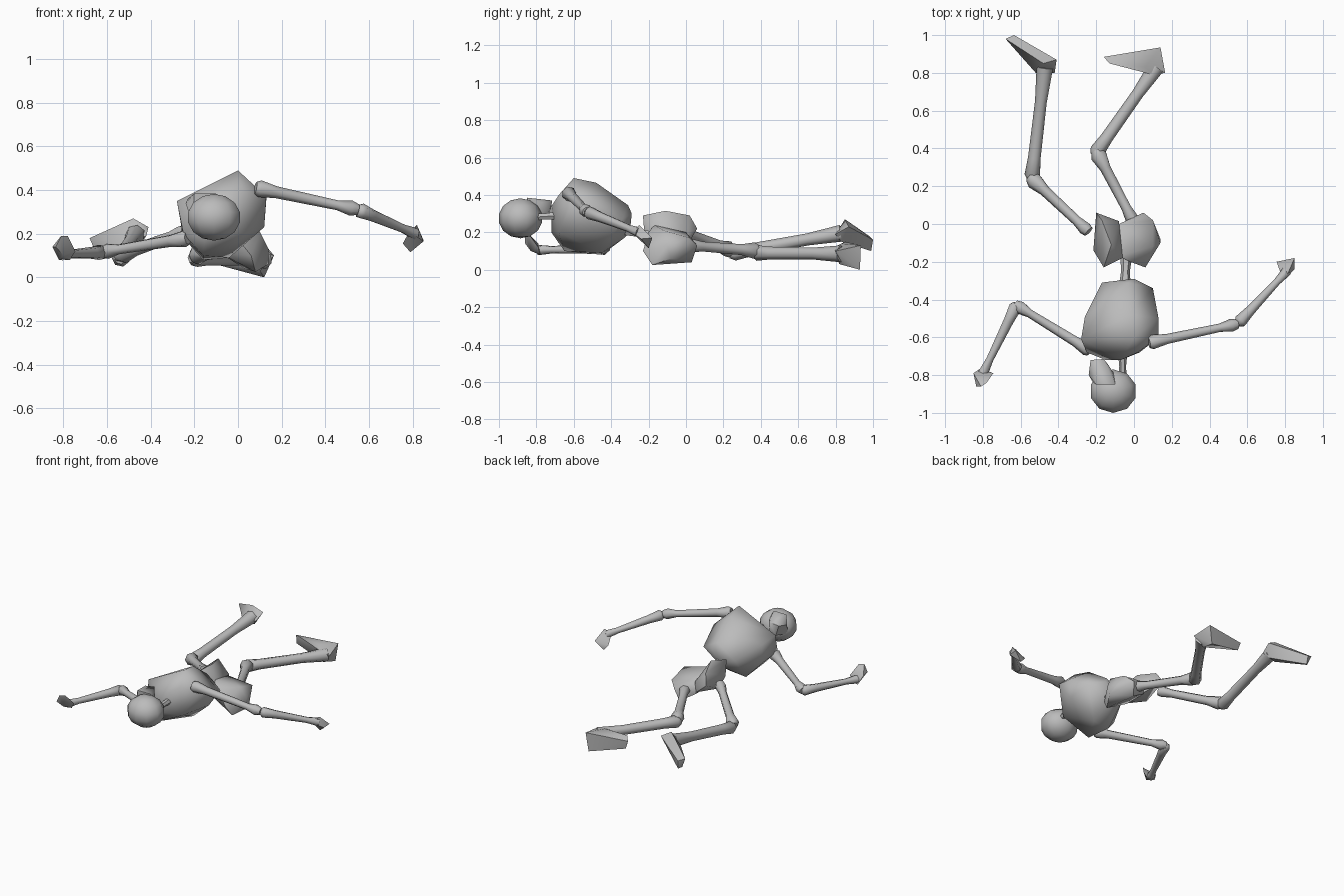
import bpy, bmesh, math
from mathutils import Vector

bone_mat = bpy.data.materials.new("bone_grey")
bone_mat.diffuse_color = (0.5, 0.5, 0.5, 1)


def finish(name, bm, angle):
    """Turn a bmesh into a smooth shaded object."""
    bmesh.ops.recalc_face_normals(bm, faces=bm.faces)
    mesh = bpy.data.meshes.new(name)
    bm.to_mesh(mesh)
    bm.free()
    mesh.materials.append(bone_mat)
    obj = bpy.data.objects.new(name, mesh)
    bpy.context.collection.objects.link(obj)
    bpy.ops.object.select_all(action='DESELECT')
    obj.select_set(True)
    bpy.context.view_layer.objects.active = obj
    bpy.ops.object.shade_smooth_by_angle(angle=math.radians(angle))
    return obj


def block(name, points, angle=50):
    """Faceted bone mass wrapped around a few corner points."""
    bm = bmesh.new()
    for p in points:
        bm.verts.new(p)
    res = bmesh.ops.convex_hull(bm, input=bm.verts)
    loose = [v for v in bm.verts if not v.link_faces]
    bmesh.ops.delete(bm, geom=loose, context='VERTS')
    return finish(name, bm, angle)


def bone(name, a, b, profile, sides=7):
    """Tapered shaft from a to b; profile holds (fraction, radius)."""
    a, b = Vector(a), Vector(b)
    turn = (b - a).to_track_quat('Z', 'Y')
    bm = bmesh.new()
    rings = []
    for t, r in profile:
        rings.append([bm.verts.new(a.lerp(b, t) + turn @ Vector(
            (r * math.cos(math.tau * i / sides), r * math.sin(math.tau * i / sides), 0)))
            for i in range(sides)])
    for lo, hi in zip(rings, rings[1:]):
        for i in range(sides):
            j = (i + 1) % sides
            bm.faces.new((lo[i], lo[j], hi[j], hi[i]))
    bm.faces.new(rings[0][::-1])
    bm.faces.new(rings[-1])
    return finish(name, bm, 55)


# Skull and jaw
bm = bmesh.new()
bmesh.ops.create_uvsphere(bm, u_segments=10, v_segments=7, radius=1)
for v in bm.verts:
    v.co = Vector((-0.11 + v.co.x * 0.128, -0.885 + v.co.y * 0.118, 0.275 + v.co.z * 0.107))
finish("skull", bm, 60)
block("jaw", [(-.23, -.72, .36), (-.16, -.715, .37), (-.12, -.77, .36), (-.24, -.8, .34),
              (-.2, -.73, .28), (-.14, -.74, .29), (-.1, -.85, .385), (-.2, -.85, .385),
              (-.21, -.85, .25), (-.08, -.83, .27)])

# Neck and lower spine
bone("neck", (-.06, -.68, .29), (-.06, -.83, .28), [(0, .025), (.5, .018), (1, .022)], 6)
bone("lower_spine", (-.05, -.36, .22), (-.04, -.14, .17), [(0, .035), (.5, .023), (1, .035)], 6)

# Rib cage
block("rib_cage", [(0, -.6, .49), (-.02, -.48, .465), (.13, -.6, .37), (.13, -.5, .36),
                   (.12, -.5, .23), (.1, -.34, .27), (0, -.29, .3), (-.03, -.31, .345),
                   (-.07, -.3, .2), (-.17, -.31, .25), (-.26, -.49, .32), (-.28, -.61, .35),
                   (-.25, -.68, .2), (-.07, -.72, .34), (-.15, -.72, .2), (.02, -.68, .4),
                   (-.16, -.45, .08), (-.04, -.45, .09), (-.16, -.65, .1), (-.25, -.5, .18),
                   (.03, -.68, .2), (-.05, -.33, .17), (-.14, -.4, .38)], 60)

# Pelvis halves
block("pelvis_left", [(-.2, .06, .22), (-.215, -.14, .22), (-.16, -.23, .29), (-.12, -.11, .315),
                      (-.17, .02, .29), (-.14, -.22, .16), (-.08, .015, .2), (-.06, -.18, .24),
                      (-.06, -.18, .12), (-.08, 0, .12), (-.19, -.1, .14)], 60)
block("pelvis_right", [(.05, .06, .13), (.1, .02, .17), (.14, -.1, .13), (.06, -.23, .1),
                       (-.02, -.2, .2), (.1, -.12, .21), (.08, -.18, .025), (.03, .03, .04),
                       (-.08, 0, .2), (-.08, -.17, .24), (-.08, -.17, .11), (-.08, 0, .11),
                       (.14, -.08, .06)], 60)

# Arms
UPPER = [(0, .03), (.04, .04), (.2, .028), (.8, .023), (.93, .036), (1, .025)]
FORE = [(0, .02), (.05, .036), (.25, .028), (.8, .02), (1, .028)]
bone("right_upper_arm", (.08, -.63, .41), (.55, -.53, .31), UPPER)
bone("right_forearm", (.55, -.53, .31), (.81, -.25, .2), FORE)
block("right_hand", [(.78, -.27, .2), (.82, -.25, .24), (.85, -.24, .165), (.85, -.18, .17),
                     (.79, -.2, .115), (.755, -.2, .155), (.8, -.29, .2)])
bone("left_upper_arm", (-.23, -.67, .18), (-.63, -.425, .115), UPPER)
bone("left_forearm", (-.62, -.42, .115), (-.8, -.79, .105), FORE)
block("left_hand", [(-.85, -.79, .14), (-.835, -.86, .14), (-.78, -.84, .19), (-.745, -.79, .12),
                    (-.81, -.86, .19), (-.82, -.77, .08), (-.77, -.78, .08), (-.8, -.83, .1)])

# Legs
THIGH = [(0, .03), (.06, .036), (.2, .027), (.75, .03), (.92, .045), (1, .03)]
SHIN = [(0, .025), (.05, .043), (.2, .035), (.7, .033), (1, .046)]
bone("right_thigh", (0, .01, .13), (-.2, .39, .1), THIGH)
bone("right_shin", (-.21, .36, .09), (.12, .83, .085), SHIN)
block("right_foot", [(.14, .935, .13), (.12, .93, 0), (.165, .8, .1), (.1, .82, .03),
                     (.06, .83, .14), (-.16, .885, .13), (-.13, .85, .15), (-.14, .88, .07),
                     (-.13, .85, .09), (.06, .92, .03), (.1, .79, .12)])
bone("left_thigh", (-.24, -.04, .21), (-.55, .25, .1), THIGH)
bone("left_shin", (-.54, .23, .085), (-.47, .83, .195), SHIN)
block("left_foot", [(-.48, .85, .27), (-.41, .87, .23), (-.42, .8, .19), (-.52, .8, .16),
                    (-.45, .83, .15), (-.68, .98, .18), (-.635, 1, .16), (-.65, .97, .11),
                    (-.63, .99, .1), (-.5, .86, .15)])
